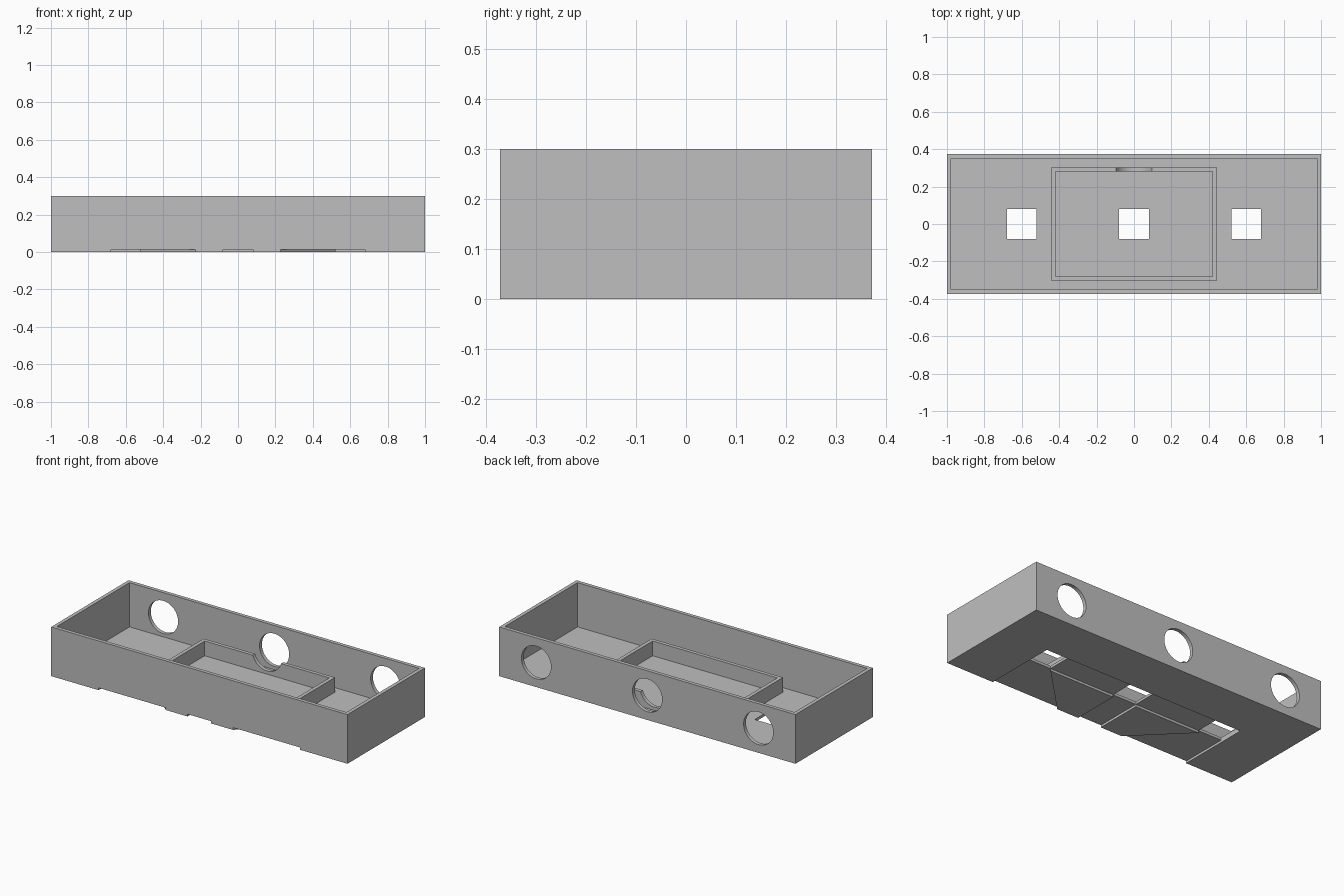
import bpy, bmesh, math
from mathutils import Matrix

cube = bpy.data.objects.get("Cube")
if cube:
    bpy.data.objects.remove(cube, do_unlink=True)

HALF_X, HALF_Y, HEIGHT = 1.0, 0.373, 0.30
WALL, FLOOR = 0.0225, 0.03
TRAY_X, TRAY_Y, TRAY_TOP = 0.443, 0.302, 0.12
PORT_X, SLOT_X, SLOT = 0.75, 0.6, 0.08
CHANNEL = 0.014

grey = bpy.data.materials.new("plain grey")
grey.use_nodes = True
colour = (0.52, 0.52, 0.52, 1)
grey.diffuse_color = colour
grey.node_tree.nodes["Principled BSDF"].inputs["Base Color"].default_value = colour


def make_object(name, bm):
    bmesh.ops.recalc_face_normals(bm, faces=bm.faces)
    mesh = bpy.data.meshes.new(name)
    bm.to_mesh(mesh)
    bm.free()
    mesh.materials.append(grey)
    obj = bpy.data.objects.new(name, mesh)
    bpy.context.collection.objects.link(obj)
    return obj


def prism(name, outline, bottom, top):
    bm = bmesh.new()
    face = bm.faces.new([bm.verts.new((x, y, bottom)) for x, y in outline])
    grown = bmesh.ops.extrude_face_region(bm, geom=[face])["geom"]
    verts = [v for v in grown if isinstance(v, bmesh.types.BMVert)]
    bmesh.ops.translate(bm, verts=verts, vec=(0, 0, top - bottom))
    return make_object(name, bm)


def block(name, half_x, half_y, bottom, top, x=0):
    outline = [(x - half_x, -half_y), (x + half_x, -half_y),
               (x + half_x, half_y), (x - half_x, half_y)]
    return prism(name, outline, bottom, top)


def port_cutter(x):
    bm = bmesh.new()
    place = Matrix.Translation((x, HALF_Y, HEIGHT / 2)) @ Matrix.Rotation(math.pi / 2, 4, "X")
    bmesh.ops.create_cone(bm, cap_ends=True, segments=64, radius1=0.1, radius2=0.1,
                          depth=0.3, matrix=place)
    return make_object("port_cutter", bm)


def cut(target, cutter):
    cutter.hide_render = True
    mod = target.modifiers.new("cut", "BOOLEAN")
    mod.operation, mod.solver, mod.object = "DIFFERENCE", "EXACT", cutter
    bpy.context.view_layer.objects.active = target
    bpy.ops.object.modifier_apply(modifier=mod.name)
    bpy.data.objects.remove(cutter, do_unlink=True)


# Open case and the low tray frame on its floor
case = block("case", HALF_X, HALF_Y, 0, HEIGHT)
cut(case, block("cavity", HALF_X - WALL, HALF_Y - WALL, FLOOR, HEIGHT + 0.1))
tray = block("tray_frame", TRAY_X, TRAY_Y, FLOOR, TRAY_TOP)
cut(tray, block("tray_cavity", TRAY_X - WALL, TRAY_Y - WALL, 0, HEIGHT))

# Round ports in the back wall; the middle one also notches the tray
for x in (-PORT_X, 0, PORT_X):
    cut(case, port_cutter(x))
cut(tray, port_cutter(0))

# Shallow channel underneath, linking the slots and opening at the front edge
inner, outer, beyond = SLOT_X - SLOT, SLOT_X + SLOT, HALF_Y + 0.03
flare = inner - (beyond - SLOT)
right = [(outer, SLOT), (outer, -beyond), (flare, -beyond),
         (inner, -SLOT), (SLOT, -SLOT), (SLOT, -beyond)]
left = [(-x, y) for x, y in reversed(right)]
cut(case, prism("channel", right + left, -0.1, CHANNEL))

# Square slots through the floor
for x in (-SLOT_X, 0, SLOT_X):
    cut(case, block("slot", SLOT, SLOT, -0.1, 0.1, x))

# Smooth the round openings, keep the edges crisp
bpy.ops.object.select_all(action="DESELECT")
for obj in (case, tray):
    obj.select_set(True)
bpy.context.view_layer.objects.active = case
bpy.ops.object.shade_smooth_by_angle(angle=math.radians(30))
